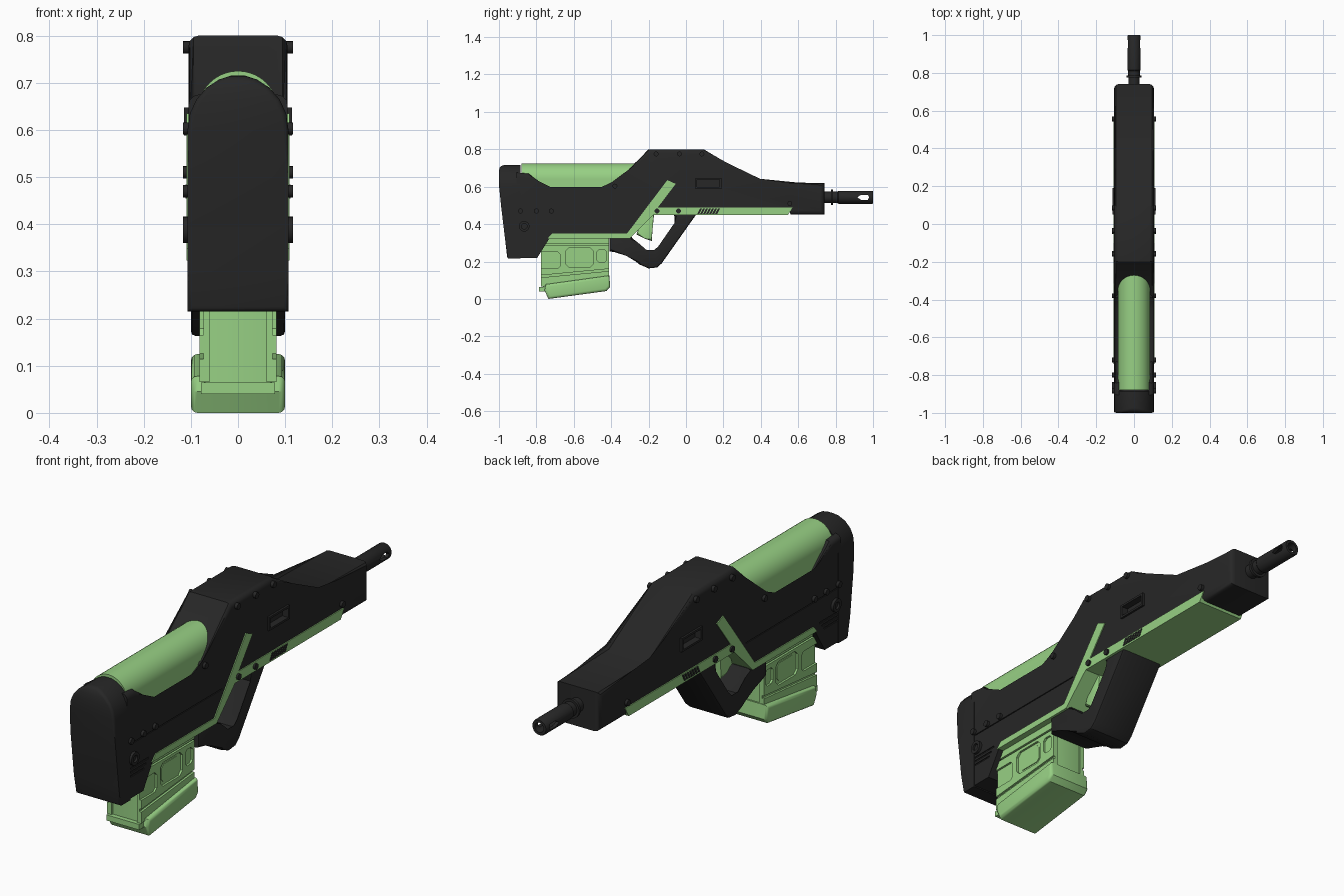
import bpy, bmesh, math
from mathutils import Vector

if "Cube" in bpy.data.objects:
    bpy.data.objects.remove(bpy.data.objects["Cube"])


def material(name, rgb):
    m = bpy.data.materials.new(name)
    m.diffuse_color = (*rgb, 1)
    m.use_nodes = True
    m.node_tree.nodes["Principled BSDF"].inputs["Base Color"].default_value = m.diffuse_color
    return m


DARK = material("dark_polymer", (0.02, 0.02, 0.02))
GREEN = material("green_polymer", (0.31, 0.63, 0.23))


def finish(name, bm, mat):
    bmesh.ops.recalc_face_normals(bm, faces=bm.faces)
    me = bpy.data.meshes.new(name)
    bm.to_mesh(me)
    bm.free()
    ob = bpy.data.objects.new(name, me)
    bpy.context.collection.objects.link(ob)
    if mat:
        me.materials.append(mat)
    smooth(ob)
    return ob


def smooth(ob):
    for p in ob.data.polygons:
        p.use_smooth = True
    ob.data.set_sharp_from_angle(angle=math.radians(32))


def add_prism(bm, pts, x0, x1):
    """Extrude a (y, z) outline between two x values."""
    a = [bm.verts.new((x0, y, z)) for y, z in pts]
    b = [bm.verts.new((x1, y, z)) for y, z in pts]
    n = len(pts)
    caps = [bm.faces.new(a), bm.faces.new(b[::-1])]
    for i in range(n):
        bm.faces.new((a[i], b[i], b[(i + 1) % n], a[(i + 1) % n]))
    return caps


def prism(name, pts, half, mat, bevel=0, where=lambda c: True, segs=3):
    bm = bmesh.new()
    caps = add_prism(bm, pts, -half, half)
    if bevel:
        edges = [e for f in caps for e in f.edges
                 if where((e.verts[0].co + e.verts[1].co) / 2)]
        bmesh.ops.bevel(bm, geom=edges, offset=bevel, segments=segs, profile=0.5,
                        affect='EDGES', clamp_overlap=False)
    return finish(name, bm, mat)


def side_plates(name, outlines, x0, x1, mat):
    """Repeat outlines on both sides of the model."""
    bm = bmesh.new()
    for pts in outlines:
        for s in (-1, 1):
            add_prism(bm, pts, s * x0, s * x1)
    return finish(name, bm, mat)


def cut(ob, cutter):
    """Subtract the cutter and keep the result as plain mesh."""
    cutter.hide_render = True
    mod = ob.modifiers.new("cut", 'BOOLEAN')
    mod.operation, mod.solver, mod.object = 'DIFFERENCE', 'EXACT', cutter
    bpy.context.view_layer.objects.active = ob
    bpy.ops.object.modifier_apply(modifier=mod.name)
    bpy.data.objects.remove(cutter)
    smooth(ob)


def rect(y0, y1, z0, z1, c=0):
    if not c:
        return [(y0, z0), (y1, z0), (y1, z1), (y0, z1)]
    return [(y0 + c, z0), (y1 - c, z0), (y1, z0 + c), (y1, z1 - c),
            (y1 - c, z1), (y0 + c, z1), (y0, z1 - c), (y0, z0 + c)]


def circle(y, z, r, n=16):
    return [(y + r * math.cos(2 * math.pi * i / n), z + r * math.sin(2 * math.pi * i / n))
            for i in range(n)]


# main body shell
body = prism("body_shell", [
    (-0.905, 0.22), (-0.905, 0.675), (-0.84, 0.67), (-0.73, 0.575), (-0.45, 0.575),
    (-0.385, 0.605), (-0.2, 0.8), (0.095, 0.8), (0.39, 0.62), (0.74, 0.62), (0.74, 0.45),
    (0.56, 0.45), (0.55, 0.48), (-0.14, 0.48), (-0.30, 0.34), (-0.72, 0.34), (-0.795, 0.22)],
    0.105, DARK, 0.022, lambda c: (c.z > 0.5 and c.y > -0.9) or c.y > 0.6)
cut(body, side_plates("groove_cutter",
    [rect(-0.89, -0.26, 0.452, 0.456)] +
    [rect(-0.885, y, z, z + 0.007) for y, z in ((-0.76, 0.345), (-0.775, 0.328), (-0.79, 0.311))],
    0.101, 0.13, None))
cut(body, side_plates("port_cutter", [rect(0.06, 0.18, 0.597, 0.638)], 0.085, 0.13, None))

# raised rim around the side ports
rim = side_plates("port_rim", [rect(0.05, 0.19, 0.588, 0.647)], 0.1, 0.114, DARK)
cut(rim, side_plates("rim_cutter", [rect(0.06, 0.18, 0.597, 0.638)], 0.09, 0.13, None))

# butt pad: arched top, curved rear face, as (z, half width, rear y)
levels = [(0.215, 0.107, -0.955), (0.3, 0.107, -0.965), (0.4, 0.107, -0.977), (0.5, 0.107, -0.989),
          (0.6, 0.107, -0.999), (0.635, 0.102, -1.0), (0.665, 0.088, -1.0),
          (0.69, 0.066, -0.998), (0.707, 0.04, -0.992), (0.715, 0.015, -0.985)]
bm = bmesh.new()
rings = [[bm.verts.new(c) for c in ((-w, y, z), (w, y, z), (w, -0.885, z), (-w, -0.885, z))]
         for z, w, y in levels]
for a, b in zip(rings, rings[1:]):
    for i in range(4):
        j = (i + 1) % 4
        bm.faces.new((a[i], a[j], b[j], b[i]))
bm.faces.new(rings[0])
bm.faces.new(rings[-1])
rear = {v for r in rings for v in r[:2]}
edges = [e for e in bm.edges if all(v in rear for v in e.verts)
         and (abs(e.verts[0].co.z - e.verts[1].co.z) > 1e-4 or e.verts[0].co.z in (0.215, 0.715)
              or e.verts[0].co.z < 0.22 or e.verts[0].co.z > 0.71)]
bmesh.ops.bevel(bm, geom=edges, offset=0.012, segments=3, profile=0.5, affect='EDGES',
                clamp_overlap=True)
finish("butt_pad", bm, DARK)

# cheek rest: half round top on straight sides
bm = bmesh.new()
arc = [(0.085 * math.cos(math.pi * i / 20), 0.64 + 0.085 * math.sin(math.pi * i / 20))
       for i in range(21)]
outline = [(0.085, 0.5)] + arc + [(-0.085, 0.5)]
a = [bm.verts.new((x, -0.88, z)) for x, z in outline]
b = [bm.verts.new((x, -0.2, z)) for x, z in outline]
bm.faces.new(a)
bm.faces.new(b)
for i in range(len(a)):
    j = (i + 1) % len(a)
    bm.faces.new((a[i], a[j], b[j], b[i]))
finish("cheek_rest", bm, GREEN)

# green lower frame with diagonal brace
prism("lower_frame", [
    (0.57, 0.49), (0.545, 0.448), (-0.175, 0.448), (-0.30, 0.323), (-0.74, 0.323), (-0.715, 0.35),
    (-0.315, 0.35), (-0.10, 0.635), (-0.055, 0.615), (-0.15, 0.49)], 0.109, GREEN)
# slanted vent bars on the frame
side_plates("vent_bars", [[(y, 0.455), (y + 0.011, 0.455), (y + 0.026, 0.484), (y + 0.015, 0.484)]
                          for y in (0.06 + 0.016 * i for i in range(7))], 0.105, 0.111, DARK)

# trigger guard loop
prism("trigger_guard", [
    (0.055, 0.452), (-0.13, 0.19), (-0.155, 0.168), (-0.20, 0.163), (-0.25, 0.185), (-0.315, 0.24),
    (-0.41, 0.255), (-0.41, 0.33), (-0.29, 0.33), (-0.265, 0.295), (-0.215, 0.252), (-0.165, 0.252),
    (-0.14, 0.275), (-0.05, 0.405), (-0.065, 0.452)], 0.1, DARK, 0.01, segs=2)
prism("trigger", [(-0.265, 0.345), (-0.225, 0.46), (-0.17, 0.46), (-0.178, 0.38), (-0.183, 0.31),
                  (-0.22, 0.322)], 0.04, GREEN, 0.008, segs=2)

# magazine: core, framed side panels, base
prism("magazine_core", [(-0.765, 0.06), (-0.42, 0.1), (-0.42, 0.34), (-0.765, 0.34)],
      0.071, GREEN, 0.006)
panels = side_plates("magazine_panels",
                     [[(-0.775, 0.065), (-0.413, 0.115), (-0.413, 0.335), (-0.775, 0.335)]],
                     0.06, 0.082, GREEN)
cut(panels, side_plates("panel_cutter", [
    rect(-0.645, -0.495, 0.17, 0.272, 0.018), rect(-0.80, -0.67, 0.165, 0.25, 0.014),
    rect(-0.475, -0.425, 0.195, 0.265, 0.012), rect(-0.80, -0.40, 0.285, 0.293),
    [(-0.80, 0.112), (-0.40, 0.15), (-0.40, 0.162), (-0.80, 0.124)]], 0.073, 0.1, None))
side_plates("magazine_window_inserts", [rect(-0.63, -0.51, 0.183, 0.259, 0.014)],
            0.06, 0.076, GREEN)
prism("magazine_base", [(-0.75, 0.078), (-0.757, 0.045), (-0.735, 0.0), (-0.425, 0.042),
                        (-0.405, 0.065), (-0.41, 0.125)], 0.1, GREEN, 0.014)
prism("magazine_rear_tab", rect(-0.785, -0.72, 0.04, 0.064), 0.078, GREEN)

# screws and sling studs on both sides
side_plates("screws", [circle(y, z, 0.013) for y, z in (
    (-0.16, 0.775), (-0.035, 0.775), (0.085, 0.775), (-0.38, 0.603), (-0.885, 0.47), (-0.8, 0.47),
    (-0.72, 0.47), (-0.155, 0.47), (-0.04, 0.47), (0.555, 0.51))], 0.08, 0.117, DARK)
studs = side_plates("sling_studs", [circle(-0.865, 0.388, 0.028, 24)], 0.09, 0.117, DARK)
cut(studs, side_plates("stud_cutter", [circle(-0.865, 0.388, 0.015, 16)], 0.108, 0.13, None))

# barrel with hollow slotted muzzle, lathed as (y, radius)
profile = [(0.7, 0.03), (0.775, 0.03), (0.775, 0.041), (0.787, 0.041), (0.787, 0.031), (0.81, 0.031),
           (0.815, 0.035), (0.995, 0.035), (1.0, 0.032), (1.0, 0.021), (0.88, 0.021)]
bm = bmesh.new()
N = 28
rings = [[bm.verts.new((r * math.cos(2 * math.pi * i / N), y, 0.543 + r * math.sin(2 * math.pi * i / N)))
          for i in range(N)] for y, r in profile]
for a, b in zip(rings, rings[1:]):
    for i in range(N):
        j = (i + 1) % N
        bm.faces.new((a[i], a[j], b[j], b[i]))
bm.faces.new(rings[0])
bm.faces.new(rings[-1])
barrel = finish("barrel", bm, DARK)
cut(barrel, prism("slot_cutter", [(0.915, 0.543), (0.935, 0.53), (0.972, 0.53), (0.98, 0.543),
                                  (0.972, 0.556), (0.935, 0.556)], 0.06, None))
